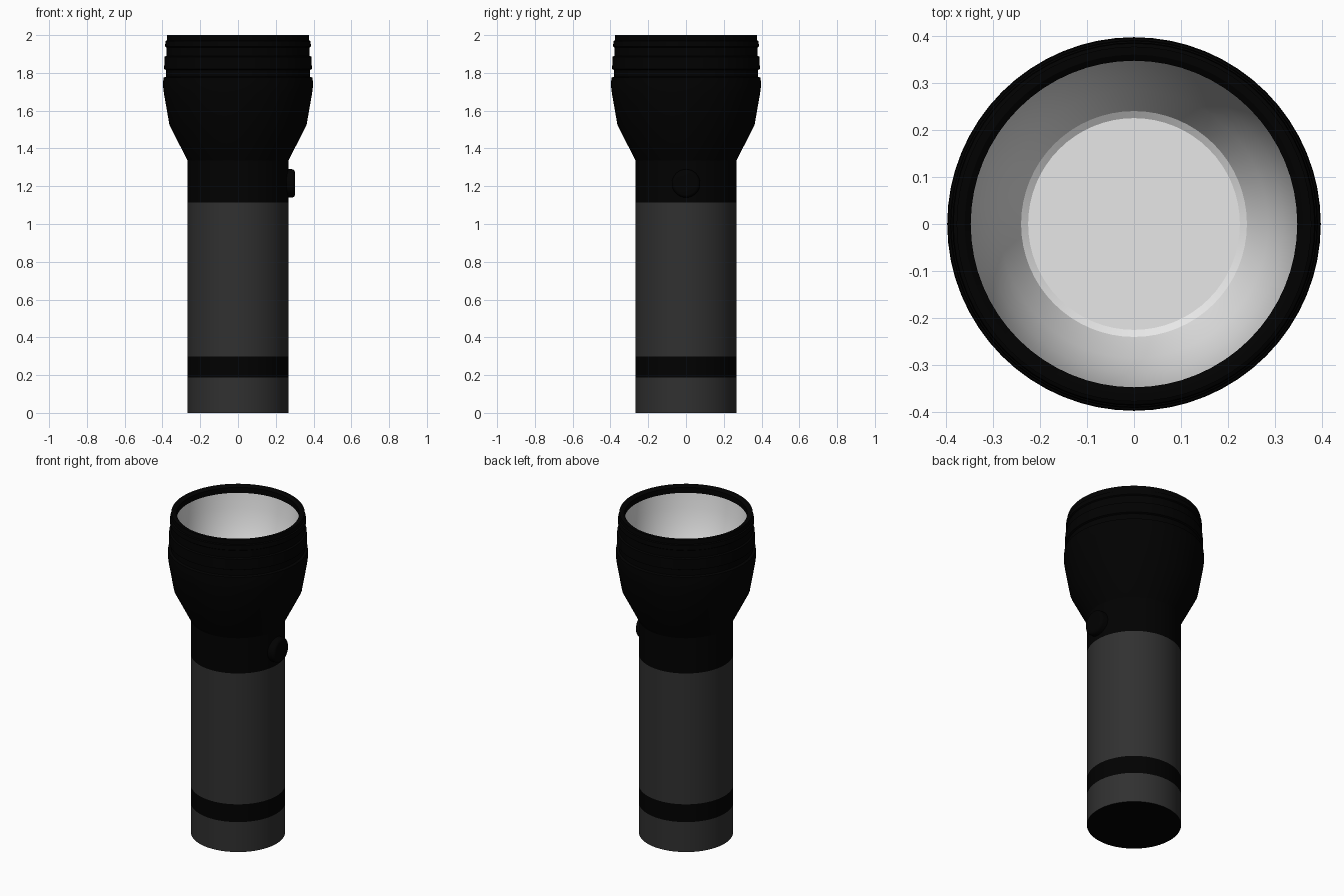
import bpy, bmesh, math

SEGMENTS = 64

old = bpy.data.objects.get("Cube")
if old:
    bpy.data.objects.remove(old, do_unlink=True)


def material(name, value):
    """Neutral material of one linear brightness."""
    color = (value, value, value, 1)
    m = bpy.data.materials.new(name)
    m.use_nodes = True
    m.diffuse_color = color
    shader = m.node_tree.nodes["Principled BSDF"]
    shader.inputs["Base Color"].default_value = color
    shader.inputs["Roughness"].default_value = 0.6
    return m


black = material("black plastic", 0.0003)
grey = material("dark grey grip", 0.03)
silver = material("pale silver", 0.8)


def lathe(name, profile, mat, sides=SEGMENTS, smooth_angle=25):
    """Revolve (radius, height) points about z; a zero radius closes an end."""
    bm = bmesh.new()
    rings = []
    for r, z in profile:
        count = sides if r > 0 else 1
        rings.append([bm.verts.new((r * math.cos(math.tau * i / sides),
                                    r * math.sin(math.tau * i / sides), z))
                      for i in range(count)])
    for low, high in zip(rings, rings[1:]):
        for i in range(sides):
            j = (i + 1) % sides
            corners = [low[i % len(low)], low[j % len(low)],
                       high[j % len(high)], high[i % len(high)]]
            bm.faces.new(list(dict.fromkeys(corners)))
    mesh = bpy.data.meshes.new(name)
    bm.to_mesh(mesh)
    bm.free()
    mesh.materials.append(mat)
    obj = bpy.data.objects.new(name, mesh)
    bpy.context.collection.objects.link(obj)
    bpy.ops.object.select_all(action="DESELECT")
    obj.select_set(True)
    bpy.context.view_layer.objects.active = obj
    bpy.ops.object.shade_smooth_by_angle(angle=math.radians(smooth_angle))
    return obj


# Handle: stacked sleeves sharing one radius
R = 0.267
lathe("base_cap", [(0, 0), (R, 0)], black)
lathe("tail_sleeve", [(R, 0), (R, 0.187)], grey)
lathe("tail_band", [(R, 0.187), (R, 0.298)], black)
lathe("grip", [(R, 0.298), (R, 1.115)], grey)

# Head: collar, flare, ridged bezel, rim and inner lip
lathe("head", [(R, 1.115), (R, 1.335), (0.363, 1.525), (0.392, 1.69),
               (0.397, 1.73), (0.395, 1.775),
               (0.381, 1.78), (0.381, 1.815),
               (0.391, 1.82), (0.389, 1.885),
               (0.379, 1.89), (0.379, 1.935),
               (0.386, 1.94), (0.384, 1.968),
               (0.377, 1.972), (0.377, 2.0),
               (0.36, 2.0), (0.347, 1.991), (0.347, 1.957)], black)

# Reflector bowl with the lens at its floor
FLOOR = 1.57
lathe("reflector", [(0.347, 1.957), (0.338, 1.87), (0.318, 1.77),
                    (0.285, 1.67), (0.24, FLOOR + 0.01)], silver)
lathe("lens_ring", [(0.24, FLOOR + 0.01), (0.225, FLOOR)], silver)
lathe("lens", [(0.225, FLOOR), (0, FLOOR)], silver)

# Push button on the left side
button = lathe("power_button", [(0.075, 0.0), (0.075, 0.055), (0.072, 0.064),
                                (0.066, 0.07), (0.058, 0.072), (0, 0.072)],
               black, 32, 50)
button.rotation_euler = (0, math.pi / 2, 0)
button.location = (0.23, 0, 1.215)
